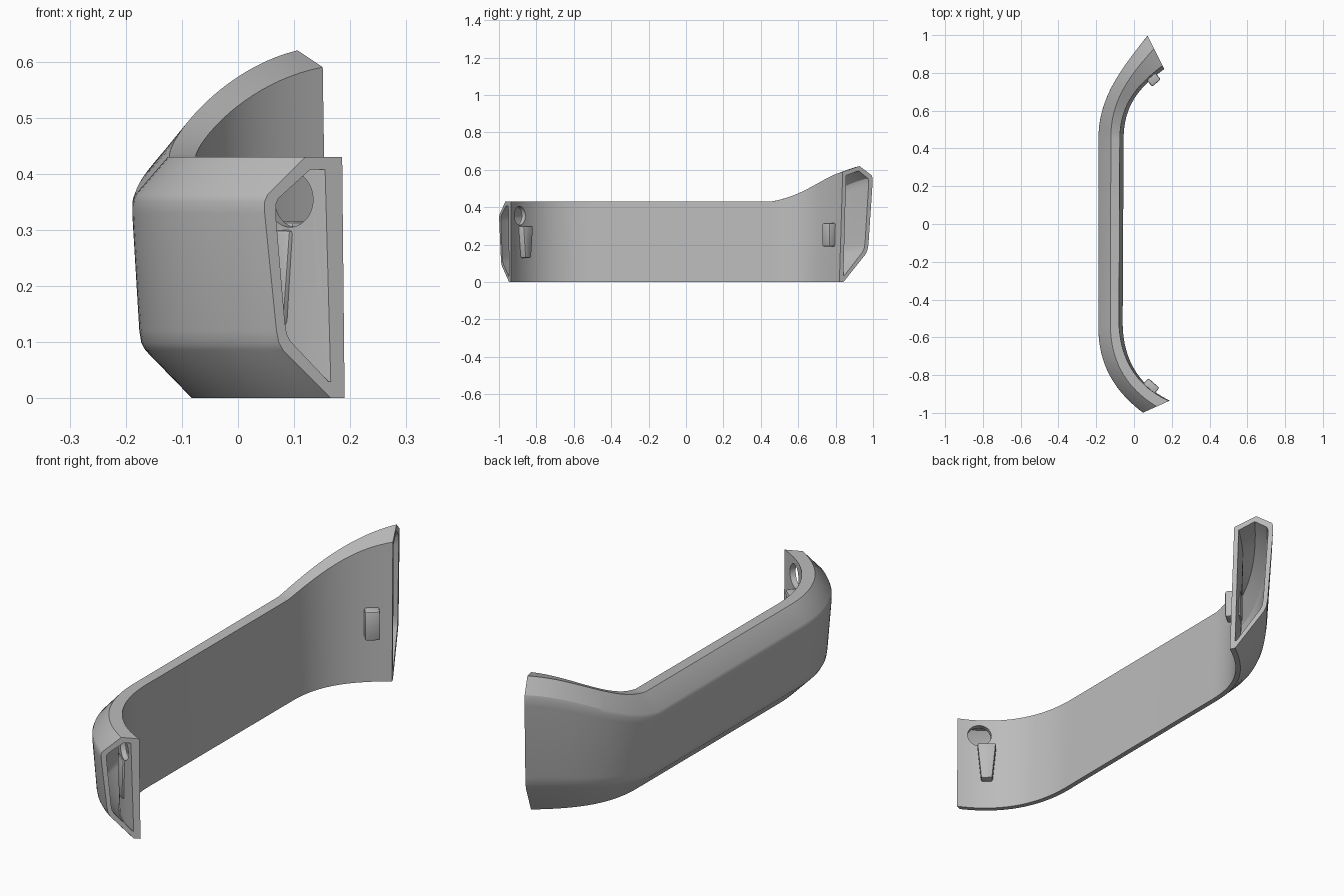
import bpy, bmesh, math
from mathutils import Vector, Matrix

cube = bpy.data.objects.get("Cube")
if cube:
    bpy.data.objects.remove(cube)

grey = bpy.data.materials.new("satin_grey")
grey.use_nodes = True
grey.diffuse_color = (0.5, 0.5, 0.5, 1)
grey.node_tree.nodes["Principled BSDF"].inputs["Base Color"].default_value = (0.5, 0.5, 0.5, 1)


def add_object(name, bm):
    bmesh.ops.recalc_face_normals(bm, faces=bm.faces)
    mesh = bpy.data.meshes.new(name)
    bm.to_mesh(mesh)
    bm.free()
    mesh.materials.append(grey)
    ob = bpy.data.objects.new(name, mesh)
    bpy.context.collection.objects.link(ob)
    return ob


def activate(ob):
    bpy.ops.object.select_all(action='DESELECT')
    ob.select_set(True)
    bpy.context.view_layer.objects.active = ob


def bezier(pts, s):
    a, b, c, d = (Vector(p) for p in pts)
    r = 1 - s
    return a * r**3 + b * 3 * r * r * s + c * 3 * r * s * s + d * s**3


# Plan curves of both ends: foot of the inside wall, and widest outside line
FRONT_IN = [(-.06, -.52), (-.06, -.72), (.03, -.86), (.19, -.935)]
FRONT_OUT = [(-.19, -.55), (-.19, -.75), (-.10, -.89), (.045, -1)]
BACK_IN = [(-.055, .45), (-.055, .62), (.02, .72), (.16, .82)]
BACK_OUT = [(-.19, .45), (-.19, .68), (-.06, .83), (.07, 1)]

# Sections as (fraction of width from inside to outside, height)
SHELL_FRONT = [(0, 0), (.03, .43), (.48, .43), (1, .355), (.82, .095), (.17, 0)]
SHELL_MID = [(0, 0), (.15, .43), (.5, .43), (1, .355), (.88, .095), (.17, 0)]
SHELL_BACK = [(0, 0), (.1, .59), (.6, .62), (1, .565), (.85, .165), (.12, 0)]
HOLLOW_FRONT = [(.17, .03), (.24, .408), (.42, .408), (.86, .35), (.72, .11), (.2, .03)]
HOLLOW_BACK = [(.12, .035), (.2, .57), (.57, .595), (.88, .55), (.75, .175), (.15, .035)]


def rounded(section):
    # Soften the two outside corners
    pts = [Vector(p) for p in section]
    out = []
    for i, p in enumerate(pts):
        if i in (3, 4):
            a = p.lerp(pts[i - 1], .1)
            b = p.lerp(pts[i + 1], .1)
            out += [a, (a + b + p * 2) / 4, b]
        else:
            out.append(p)
    return out


def blend(a, b, f):
    return [p.lerp(q, f) for p, q in zip(rounded(a), rounded(b))]


# Stations along the rail, front end to back end
STEPS = 20
stations = []
for i in range(STEPS + 1):
    s = 1 - i / STEPS
    stations.append((bezier(FRONT_IN, s), bezier(FRONT_OUT, s),
                     blend(SHELL_MID, SHELL_FRONT, s), rounded(HOLLOW_FRONT)))
for i in range(STEPS + 1):
    s = i / STEPS
    rise = (s + s * s * (3 - 2 * s)) / 2
    stations.append((bezier(BACK_IN, s), bezier(BACK_OUT, s),
                     blend(SHELL_MID, SHELL_BACK, rise),
                     blend(HOLLOW_FRONT, HOLLOW_BACK, rise)))

# Hollow rail: outer shell, cavity and the two end rims
bm = bmesh.new()


def ring(inner, outer, section):
    return [bm.verts.new((*inner.lerp(outer, p.x), p.y)) for p in section]


def bridge(a, b):
    n = len(a)
    for i in range(n):
        j = (i + 1) % n
        bm.faces.new((a[i], a[j], b[j], b[i]))


shell = [ring(a, b, sec) for a, b, sec, _ in stations]
hollow = [ring(a, b, sec) for a, b, _, sec in stations]
for rings in (shell, hollow):
    for a, b in zip(rings, rings[1:]):
        bridge(a, b)
bridge(shell[0], hollow[0])
bridge(shell[-1], hollow[-1])
rail = add_object("rail", bm)

# Round opening through the inside wall near the front end
bm = bmesh.new()
turn = Vector((.52, .8, 0)).to_track_quat('Z', 'Y').to_matrix().to_4x4()
bmesh.ops.create_cone(bm, cap_ends=True, segments=40, radius1=.05, radius2=.05, depth=.1,
                      matrix=Matrix.Translation((.108, -.885, .355)) @ turn)
cutter = add_object("opening_cutter", bm)
cutter.hide_render = True
activate(rail)
cut = rail.modifiers.new("opening", 'BOOLEAN')
cut.operation = 'DIFFERENCE'
cut.solver = 'EXACT'
cut.object = cutter
bpy.ops.object.modifier_apply(modifier=cut.name)
bpy.data.objects.remove(cutter)
bpy.ops.object.shade_smooth_by_angle(angle=math.radians(25))


def clip(name, curve, s, low, high, length, taper):
    # Small block standing out of the inside wall
    at = bezier(curve, s)
    along = bezier(curve, s + .05) - bezier(curve, s - .05)
    bm = bmesh.new()
    bmesh.ops.create_cube(bm, size=1)
    for v in bm.verts:
        if v.co.z < 0:
            v.co.x *= taper
    bmesh.ops.scale(bm, vec=(length, .066, high - low), verts=bm.verts)
    bmesh.ops.bevel(bm, geom=bm.edges[:], offset=.008, segments=2, affect='EDGES', profile=.5)
    bmesh.ops.rotate(bm, matrix=Matrix.Rotation(math.atan2(along.y, along.x), 3, 'Z'),
                     verts=bm.verts)
    bmesh.ops.translate(bm, vec=(at.x, at.y, (low + high) / 2), verts=bm.verts)
    ob = add_object(name, bm)
    activate(ob)
    bpy.ops.object.shade_smooth_by_angle(angle=math.radians(40))


clip("front_clip", FRONT_IN, .75, .13, .3, .08, .6)
clip("back_clip", BACK_IN, .84, .19, .315, .06, 1)
